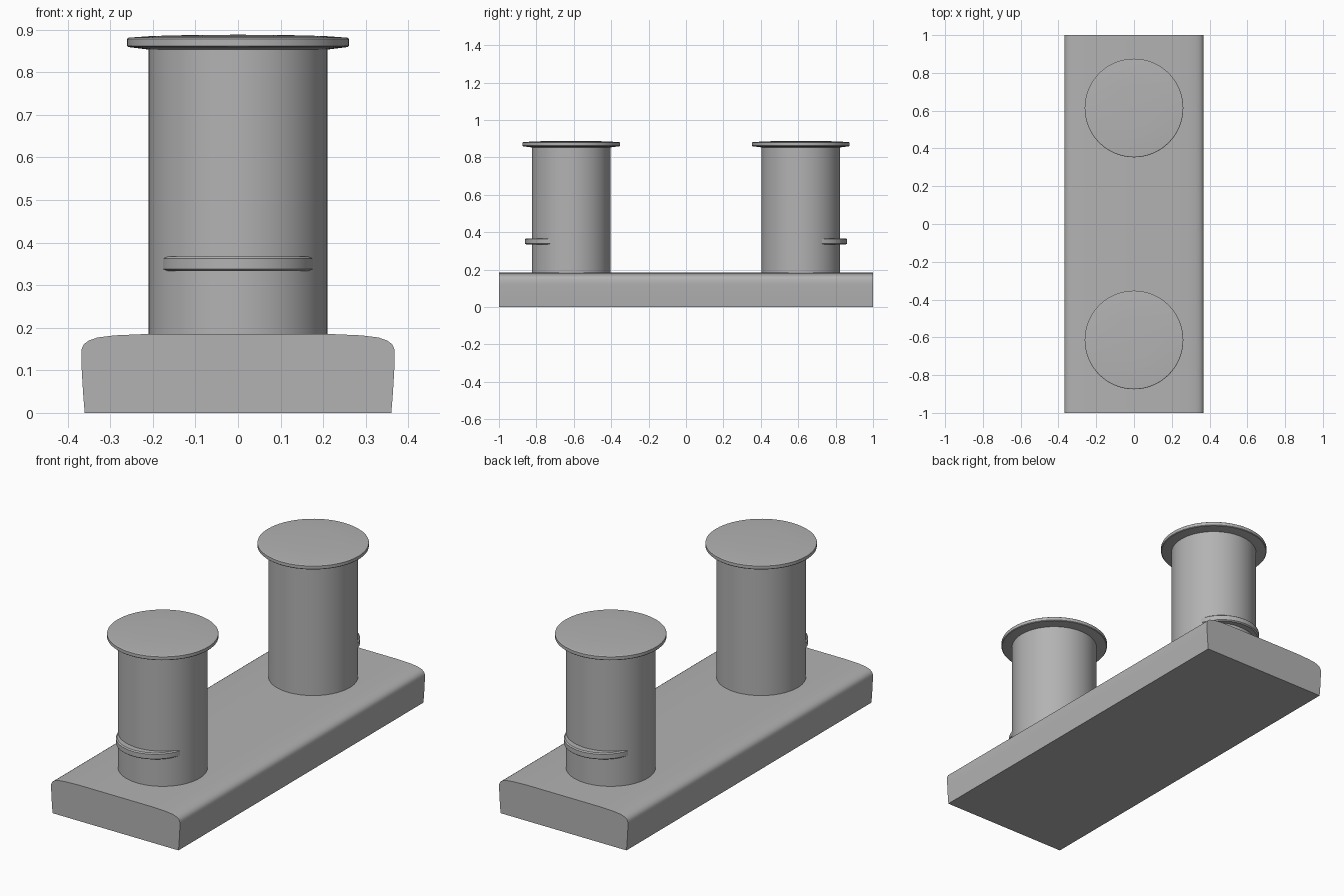
import bpy, bmesh, math

cube = bpy.data.objects.get("Cube")
if cube:
    bpy.data.objects.remove(cube, do_unlink=True)

steel = bpy.data.materials.new("grey steel")
steel.use_nodes = True
GREY = (0.45, 0.45, 0.45, 1)
steel.diffuse_color = GREY
steel.node_tree.nodes["Principled BSDF"].inputs["Base Color"].default_value = GREY


def finish(name, bm, angle):
    bmesh.ops.recalc_face_normals(bm, faces=bm.faces)
    mesh = bpy.data.meshes.new(name)
    bm.to_mesh(mesh)
    bm.free()
    mesh.materials.append(steel)
    obj = bpy.data.objects.new(name, mesh)
    bpy.context.collection.objects.link(obj)
    bpy.ops.object.select_all(action='DESELECT')
    obj.select_set(True)
    bpy.context.view_layer.objects.active = obj
    bpy.ops.object.shade_smooth_by_angle(angle=math.radians(angle))
    return obj


def lathe(name, profile, y, segments=64):
    """Turn an (r, z) profile around a vertical axis at (0, y)."""
    bm = bmesh.new()
    verts = [bm.verts.new((r, y, z)) for r, z in profile]
    edges = [bm.edges.new(pair) for pair in zip(verts, verts[1:])]
    bmesh.ops.spin(bm, geom=verts + edges, cent=(0, y, 0), axis=(0, 0, 1),
                   angle=math.tau, steps=segments)
    bmesh.ops.remove_doubles(bm, verts=bm.verts, dist=0.0001)
    return finish(name, bm, 30)


# Base: rounded-shoulder cross-section extruded along y
half = [(0.36, 0), (0.364, 0.05), (0.368, 0.12), (0.368, 0.148), (0.362, 0.161),
        (0.35, 0.17), (0.33, 0.177), (0.29, 0.182), (0.22, 0.185)]
outline = half + [(-x, z) for x, z in reversed(half)]
bm = bmesh.new()
end = bm.faces.new([bm.verts.new((x, -1, z)) for x, z in outline])
grown = bmesh.ops.extrude_face_region(bm, geom=[end], use_keep_orig=True)
bmesh.ops.translate(bm, vec=(0, 2, 0),
                    verts=[v for v in grown["geom"] if isinstance(v, bmesh.types.BMVert)])
finish("base", bm, 40)

# Two mooring posts, each with a domed cap and an outward-facing lip
for side, label in ((-1, "front"), (1, "back")):
    y = side * 0.614
    lathe(label + "_post", [(0, 0.17), (0.21, 0.17), (0.21, 0.865), (0, 0.865)], y)
    lathe(label + "_cap", [(0, 0.853), (0.21, 0.853), (0.258, 0.859), (0.261, 0.862),
                           (0.261, 0.878), (0.257, 0.881), (0.2, 0.885),
                           (0.12, 0.887), (0, 0.888)], y)
    lathe(label + "_lip", [(0, 0.333), (0.178, 0.333), (0.184, 0.338),
                           (0.184, 0.362), (0.178, 0.367), (0, 0.367)],
          y + side * 0.062)
